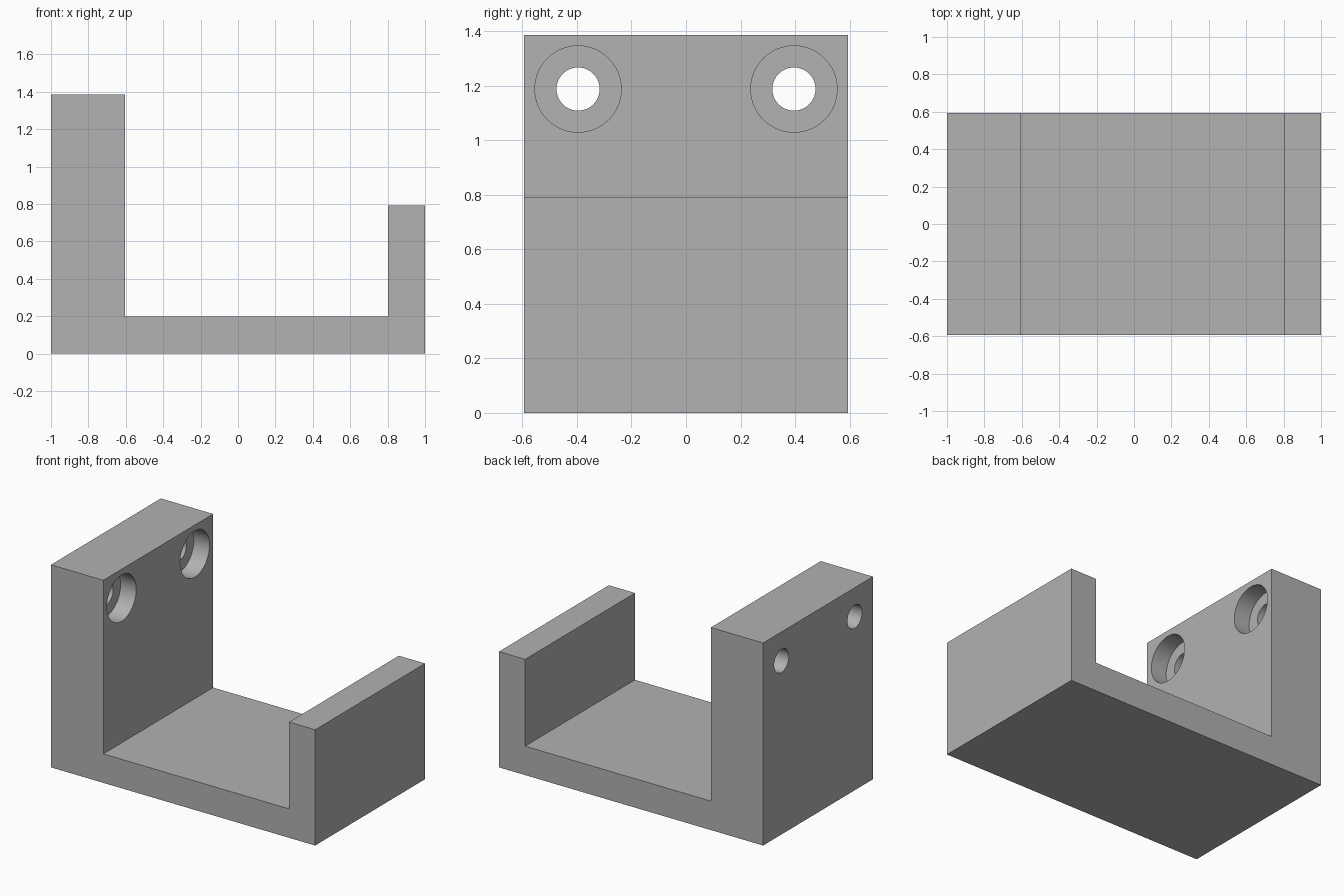
import bpy
import bmesh
import math

cube = bpy.data.objects.get("Cube")
if cube:
    bpy.data.objects.remove(cube, do_unlink=True)

U = 2 / 50.5                      # one design unit in model units
LENGTH, WIDTH = 50.5 * U, 30 * U
FLOOR = 5 * U                     # floor and low wall thickness
TALL_THICK, TALL_H, LOW_H = 10 * U, 35 * U, 20 * U
HOLE_Y, HOLE_Z = 10 * U, 30 * U
HOLE_R, BORE_R, BORE_DEPTH = 2 * U, 4 * U, 3 * U

grey = bpy.data.materials.new("plain grey")
grey.use_nodes = True
colour = (0.445, 0.445, 0.445, 1)
grey.diffuse_color = colour
grey.node_tree.nodes["Principled BSDF"].inputs["Base Color"].default_value = colour

# Bracket body: U-shaped profile extruded along y
left, right = -LENGTH / 2, LENGTH / 2
inner_tall, inner_low = left + TALL_THICK, right - FLOOR
profile = [(left, 0), (right, 0), (right, LOW_H), (inner_low, LOW_H),
           (inner_low, FLOOR), (inner_tall, FLOOR), (inner_tall, TALL_H), (left, TALL_H)]
bm = bmesh.new()
face = bm.faces.new([bm.verts.new((x, -WIDTH / 2, z)) for x, z in profile])
extruded = bmesh.ops.extrude_face_region(bm, geom=[face])["geom"]
bmesh.ops.translate(bm, vec=(0, WIDTH, 0),
                    verts=[v for v in extruded if isinstance(v, bmesh.types.BMVert)])
bmesh.ops.recalc_face_normals(bm, faces=bm.faces)
mesh = bpy.data.meshes.new("bracket")
bm.to_mesh(mesh)
bm.free()
bracket = bpy.data.objects.new("bracket", mesh)
bpy.context.collection.objects.link(bracket)
mesh.materials.append(grey)


def drill(name, x0, x1, y, radius):
    """Cut a round hole along x through the tall wall."""
    bpy.ops.mesh.primitive_cylinder_add(
        vertices=64, radius=radius, depth=x1 - x0,
        location=((x0 + x1) / 2, y, HOLE_Z), rotation=(0, math.pi / 2, 0))
    cutter = bpy.context.object
    cutter.name = name
    cutter.hide_render = True
    cutter.data.materials.append(grey)
    mod = bracket.modifiers.new(name, "BOOLEAN")
    mod.operation = "DIFFERENCE"
    mod.solver = "EXACT"
    mod.object = cutter
    bpy.context.view_layer.objects.active = bracket
    bpy.ops.object.modifier_apply(modifier=name)
    bpy.data.objects.remove(cutter, do_unlink=True)


# Screw holes with counterbores on the inner side of the tall wall
for side in (-1, 1):
    drill("counterbore", inner_tall - BORE_DEPTH, inner_tall + FLOOR, side * HOLE_Y, BORE_R)
    drill("screw_hole", left - FLOOR, inner_tall + FLOOR, side * HOLE_Y, HOLE_R)

# Smooth hole walls, sharp corners
bpy.ops.object.select_all(action="DESELECT")
bracket.select_set(True)
bpy.context.view_layer.objects.active = bracket
bpy.ops.object.shade_smooth_by_angle(angle=math.radians(30))
